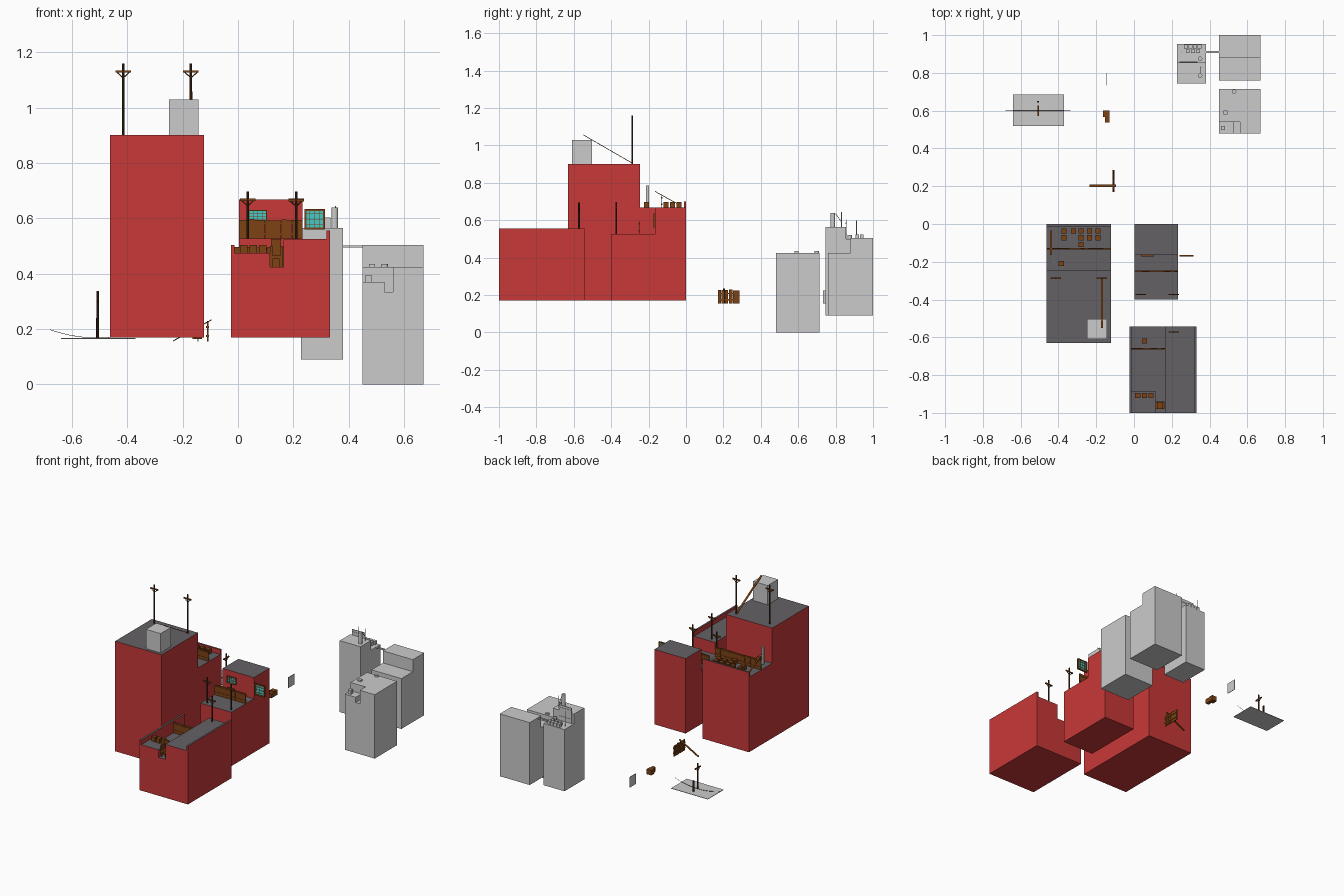
import bpy, bmesh, math, random
from mathutils import Vector

if "Cube" in bpy.data.objects:
    bpy.data.objects.remove(bpy.data.objects["Cube"])

random.seed(4)


def mat(name, c):
    m = bpy.data.materials.new(name)
    m.diffuse_color = (*c, 1)
    m.use_nodes = True
    m.node_tree.nodes["Principled BSDF"].inputs["Base Color"].default_value = m.diffuse_color
    return m


RED = mat("red_wall", (0.58, 0.04, 0.04))
ROOF = mat("dark_roof", (0.13, 0.12, 0.13))
WOOD = mat("wood", (0.2, 0.055, 0.007))
DARK = mat("dark_wood", (0.06, 0.025, 0.012))
GLASS = mat("glass", (0.06, 0.6, 0.6))


def finish(name, bm, mats=()):
    bmesh.ops.recalc_face_normals(bm, faces=bm.faces)
    if len(mats) == 2:  # second material goes on upward faces
        for f in bm.faces:
            f.normal_update()
            f.material_index = int(f.normal.z > 0.9)
    me = bpy.data.meshes.new(name)
    bm.to_mesh(me)
    bm.free()
    for m in mats:
        me.materials.append(m)
    ob = bpy.data.objects.new(name, me)
    bpy.context.collection.objects.link(ob)
    return ob


def box(name, x0, x1, y0, y1, z0, z1, *mats):
    bm = bmesh.new()
    bmesh.ops.create_cube(bm, size=1)
    for v in bm.verts:
        v.co = ((x0, x1)[v.co.x > 0], (y0, y1)[v.co.y > 0], (z0, z1)[v.co.z > 0])
    return finish(name, bm, mats)


def extrude(name, pts, a, b, axis, *mats):
    """Vertical profile extruded along x (points are y,z) or y (points are x,z)."""
    bm = bmesh.new()
    put = (lambda p, t: (t, p[0], p[1])) if axis == "x" else (lambda p, t: (p[0], t, p[1]))
    lo = [bm.verts.new(put(p, a)) for p in pts]
    hi = [bm.verts.new(put(p, b)) for p in pts]
    bm.faces.new(lo)
    bm.faces.new(hi)
    for i in range(len(pts)):
        j = (i + 1) % len(pts)
        bm.faces.new((lo[i], lo[j], hi[j], hi[i]))
    return finish(name, bm, mats)


def rod(name, p, q, r, *mats, sides=8):
    p, q = Vector(p), Vector(q)
    bm = bmesh.new()
    bmesh.ops.create_cone(bm, cap_ends=True, segments=sides, radius1=r, radius2=r, depth=(q - p).length)
    rot = (q - p).to_track_quat("Z", "Y")
    for v in bm.verts:
        v.co = rot @ v.co + (p + q) / 2
    return finish(name, bm, mats)


def utility_pole(x, y, z, h, along_y=False):
    rod("utility_pole", (x, y, z), (x, y, z + h), 0.0045, DARK)
    w, t = 0.028, 0.003
    if along_y:
        box("pole_crossbar", x - t, x + t, y - w, y + w, z + h - .033, z + h - .025, WOOD)
    else:
        box("pole_crossbar", x - w, x + w, y - t, y + t, z + h - .033, z + h - .025, WOOD)
    for s in (-1, 1):
        d = Vector((0, s, 0)) if along_y else Vector((s, 0, 0))
        c = Vector((x, y, z + h))
        rod("pole_brace", c + d * 0.022 - Vector((0, 0, .032)), c - Vector((0, 0, .052)), 0.002, WOOD, sides=4)


def crate(x, y, z, *mats, s=0.027):
    box("crate", x - s / 2, x + s / 2, y - s / 2, y + s / 2, z, z + s + .003, *mats)


def fence(x0, x1, y, z0, z1, *mats):
    """Row of upright planks with a long rail on both sides."""
    n = round((x1 - x0) / 0.02)
    w = (x1 - x0) / n
    for i in range(n):
        box("fence_plank", x0 + i * w, x0 + (i + .97) * w, y - .002, y + .002,
            z0, z1 - random.random() * .003, *mats)
    for f in (.25, .8):
        zz = z0 + (z1 - z0) * f
        box("fence_rail", x0, x1, y - .004, y + .004, zz - .004, zz + .004, *mats)


def leaning_plank(x, y0, z0, y1, z1, w):
    t = .004
    extrude("leaning_plank", [(y0, z0), (y1, z1), (y1, z1 + t), (y0, z0 + t)], x - w / 2, x + w / 2, "x", WOOD)


def window(x0, x1, z0, z1, y, f):
    box("window_glass", x0 + f, x1 - f, y - .002, y + .002, z0 + f, z1 - f, GLASS)
    for a, b, c, d in ((x0, x1, z0, z0 + f), (x0, x1, z1 - f, z1), (x0, x0 + f, z0, z1), (x1 - f, x1, z0, z1)):
        box("window_frame", a, b, y - .005, y + .005, c, d, WOOD)
    for i in (1, 2, 3):
        xm, zm = x0 + (x1 - x0) * i / 4, z0 + (z1 - z0) * i / 4
        box("window_bar", xm - .001, xm + .001, y - .004, y + .004, z0, z1, WOOD)
        box("window_bar", x0, x1, y - .004, y + .004, zm - .001, zm + .001, WOOD)


# Tall red building with a lower rear roof
extrude("tall_building", [(-.63, .17), (0, .17), (0, .70), (-.012, .70), (-.012, .668), (-.245, .668),
                          (-.245, .902), (-.63, .902)], -.463, -.122, "x", RED, ROOF)
box("roof_hut", -.25, -.143, -.61, -.502, .902, 1.03)
for px in (-.415, -.17):
    utility_pole(px, -.287, .90, .26)
leaning_plank(-.17, -.55, 1.055, -.285, .902, .012)
fence(-.463, -.122, -.13, .668, .735, WOOD)
leaning_plank(-.44, -.165, .752, -.035, .68, .01)
for cx in (-.37, -.32, -.28, -.235, -.19):
    crate(cx, -.038, .668, WOOD)
for cx, cy in ((-.37, -.073), (-.28, -.073), (-.235, -.073), (-.19, -.073), (-.28, -.108), (-.385, -.21)):
    crate(cx, cy, .668, WOOD)
box("roof_vent", -.43, -.418, -.213, -.197, .668, .785)

# Small red building with an upper storey at the back
extrude("stepped_building", [(-.40, .17), (0, .17), (0, .668), (-.165, .668), (-.165, .527), (-.40, .527)],
        .003, .233, "x", RED, ROOF)
fence(.003, .233, -.25, .527, .596, WOOD)
for px in (.035, .21):
    utility_pole(px, -.373, .527, .17)
window(.038, .105, .585, .631, -.168, .004)
window(.24, .315, .56, .635, -.168, .008)

# Front red building with a sunken left roof
extrude("front_building", [(-.025, .17), (.332, .17), (.332, .557), (.32, .557), (.32, .525), (.165, .525),
                           (.165, .425), (-.012, .425), (-.012, .505), (-.025, .505)], -1, -.542, "y", RED, ROOF)
box("roof_platform", -.012, .115, -1, -.885, .42, .475, RED, ROOF)
fence(-.012, .165, -.66, .425, .497, WOOD)
for cx in (.02, .055, .09):
    crate(cx, -.907, .475, WOOD)
crate(.055, -.62, .425, WOOD)
utility_pole(.21, -.572, .525, .17)


def chair(x, y, z):
    for sx in (-1, 1):
        for sy in (-1, 1):
            box("chair_leg", x + sx * .017 - .005, x + sx * .017 + .005, y + sy * .015 - .004,
                y + sy * .015 + .004, z, z + .03, WOOD)
        box("chair_arm", x + sx * .018 - .005, x + sx * .018 + .005, y - .02, y + .02, z + .04, z + .075, WOOD)
    box("chair_seat", x - .022, x + .022, y - .02, y + .02, z + .028, z + .042, WOOD)
    box("chair_back", x - .018, x + .018, y + .014, y + .02, z + .04, z + .10, WOOD)


chair(.138, -.96, .425)

# Grey building with a notched front corner
box("grey_front_block", .45, .67, .54, .715, 0, .425)
extrude("grey_front_notched", [(.45, 0), (.67, 0), (.67, .425), (.56, .425), (.56, .335), (.53, .335),
                               (.53, .37), (.45, .37)], .48, .54, "y")
box("roof_cap", .46, .483, .497, .52, .37, .395)
box("roof_hatch", .473, .495, .58, .602, .425, .435)
rod("roof_disc", (.53, .70, .425), (.53, .70, .435), .012, sides=12)

# Grey building with a taller back half
extrude("grey_back_building", [(.76, .09), (1, .09), (1, .505), (.88, .505), (.88, .425), (.76, .425)],
        .45, .67, "x")
box("bridge_plank", .378, .452, .905, .915, .495, .503)

# Slim grey building with roof clutter
extrude("grey_slim_building", [(.745, .09), (.953, .09), (.953, .50), (.855, .50), (.855, .565), (.745, .565)],
        .227, .38, "x")
fence(.24, .335, .857, .50, .605)
rod("chimney", (.35, .785, .565), (.35, .785, .64), .012, sides=12)
rod("roof_pipe", (.35, .875, .50), (.35, .875, .52), .012, sides=12)
rod("antenna", (.353, .832, .565), (.353, .832, .645), .002)
rod("antenna_stay", (.353, .832, .59), (.353, .80, .635), .0015)
rod("antenna", (.25, .912, .50), (.25, .912, .60), .002)
for i in range(4):
    crate(.275 + i * .024, .94, .50, s=.02)
for i in range(3):
    crate(.285 + i * .027, .915, .50, s=.02)

# Loose pieces behind: plate with pole and wire
box("ground_plate", -.64, -.37, .52, .685, .165, .168)
utility_pole(-.507, .60, .168, .17, along_y=True)
box("short_post", -.513, -.503, .642, .65, .168, .24, DARK)
wire = []
for i in range(11):
    t = i / 10 * 2 - 1
    wire.append(Vector((-.508 + .172 * t, .60, .168 + .03 * t * t)))
for a, b in zip(wire, wire[1:]):
    rod("sagging_wire", a, b, .001, DARK, sides=5)

# Loose plank wall with a leaning board
for y0 in (.17, .19, .208, .231, .25, .268):
    box("wall_plank", -.112, -.107, y0, y0 + .017, .155, .225 + random.random() * .006, WOOD)
for zz in (.172, .205):
    box("wall_rail", -.115, -.104, .17, .285, zz, zz + .007, WOOD)
extrude("wall_leaning_board", [(-.235, .155), (-.095, .232), (-.095, .236), (-.235, .159)], .197, .209, "y", WOOD)

# Loose crates and grey panel
box("loose_crate", -.165, -.13, .567, .60, .165, .198, WOOD)
box("loose_crate", -.153, -.13, .537, .567, .165, .195, WOOD)
box("grey_panel", -.146, -.143, .733, .80, .155, .225)
